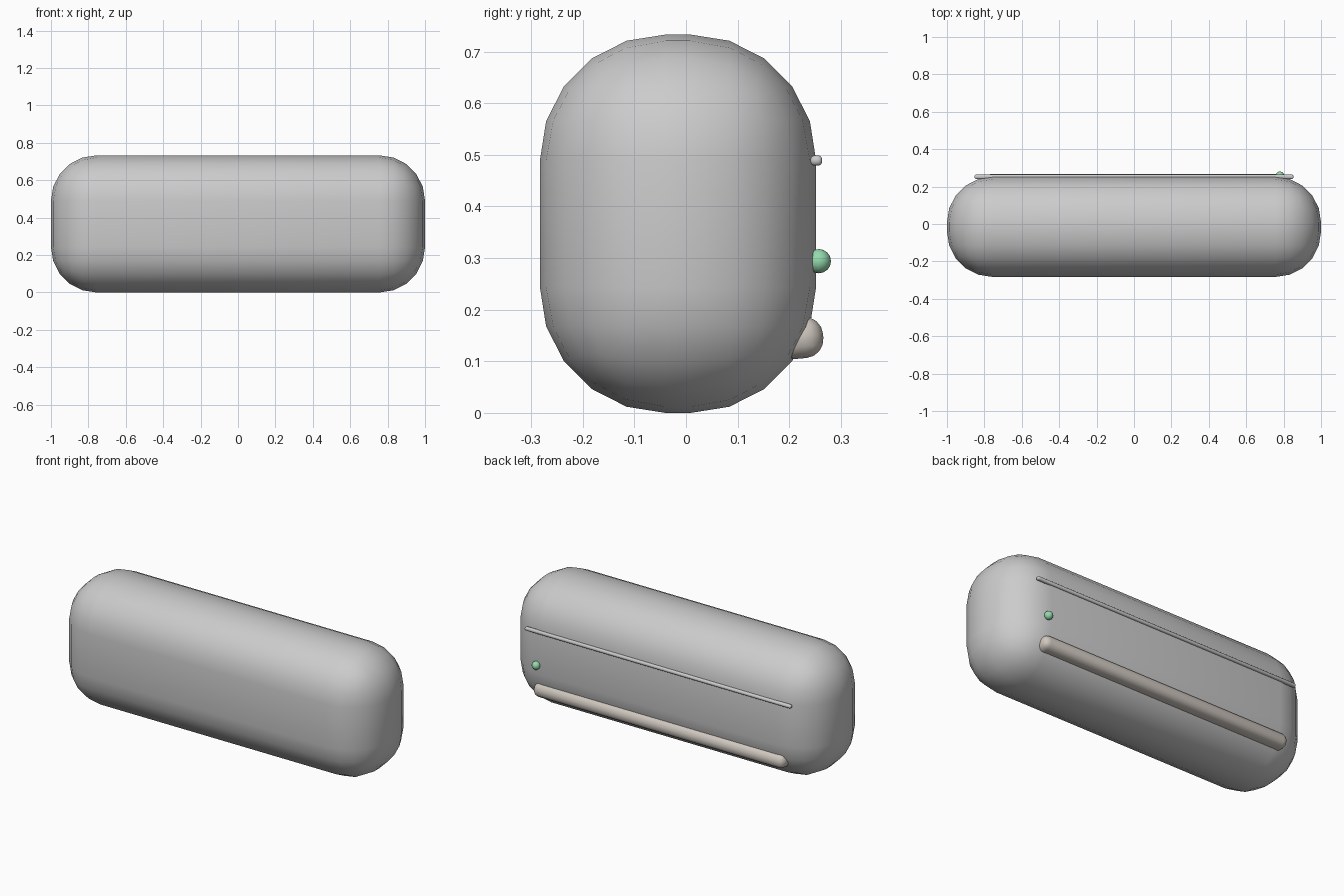
import bpy
from math import radians

if "Cube" in bpy.data.objects:
    bpy.data.objects.remove(bpy.data.objects["Cube"])


def paint(obj, name, colour):
    mat = bpy.data.materials.new(name)
    mat.diffuse_color = (*colour, 1)
    mat.use_nodes = True
    mat.node_tree.nodes["Principled BSDF"].inputs["Base Color"].default_value = mat.diffuse_color
    obj.data.materials.append(mat)


def rounded_box(name, centre, size, bevel, segments, tilt=0):
    bpy.ops.mesh.primitive_cube_add(size=1, location=centre)
    obj = bpy.context.object
    obj.name = name
    obj.scale = size
    bpy.ops.object.transform_apply(location=False, rotation=False, scale=True)
    obj.rotation_euler.x = radians(tilt)
    mod = obj.modifiers.new("Bevel", "BEVEL")
    mod.width = bevel
    mod.segments = segments
    mod.limit_method = 'NONE'
    bpy.ops.object.modifier_apply(modifier=mod.name)
    bpy.ops.object.shade_smooth_by_angle(angle=radians(40))
    return obj


# Pillow-shaped housing
rounded_box("housing", (0, -0.0155, 0.3665), (2, 0.535, 0.733), 0.243, 5)

# Thin trim line across the back
rounded_box("trim_strip", (0, 0.2525, 0.489), (1.706, 0.023, 0.02), 0.0085, 3)

# Thick rounded flap below it
flap = rounded_box("air_flap", (0, 0.216, 0.145), (1.61, 0.1, 0.08), 0.036, 4, tilt=5)
paint(flap, "warm_grey", (0.62, 0.57, 0.52))

# Indicator light
bpy.ops.mesh.primitive_uv_sphere_add(segments=12, ring_count=8, radius=0.0235,
                                     location=(0.78, 0.2575, 0.294))
light = bpy.context.object
light.name = "indicator_light"
bpy.ops.object.shade_smooth()
paint(light, "green", (0.3, 0.7, 0.42))
